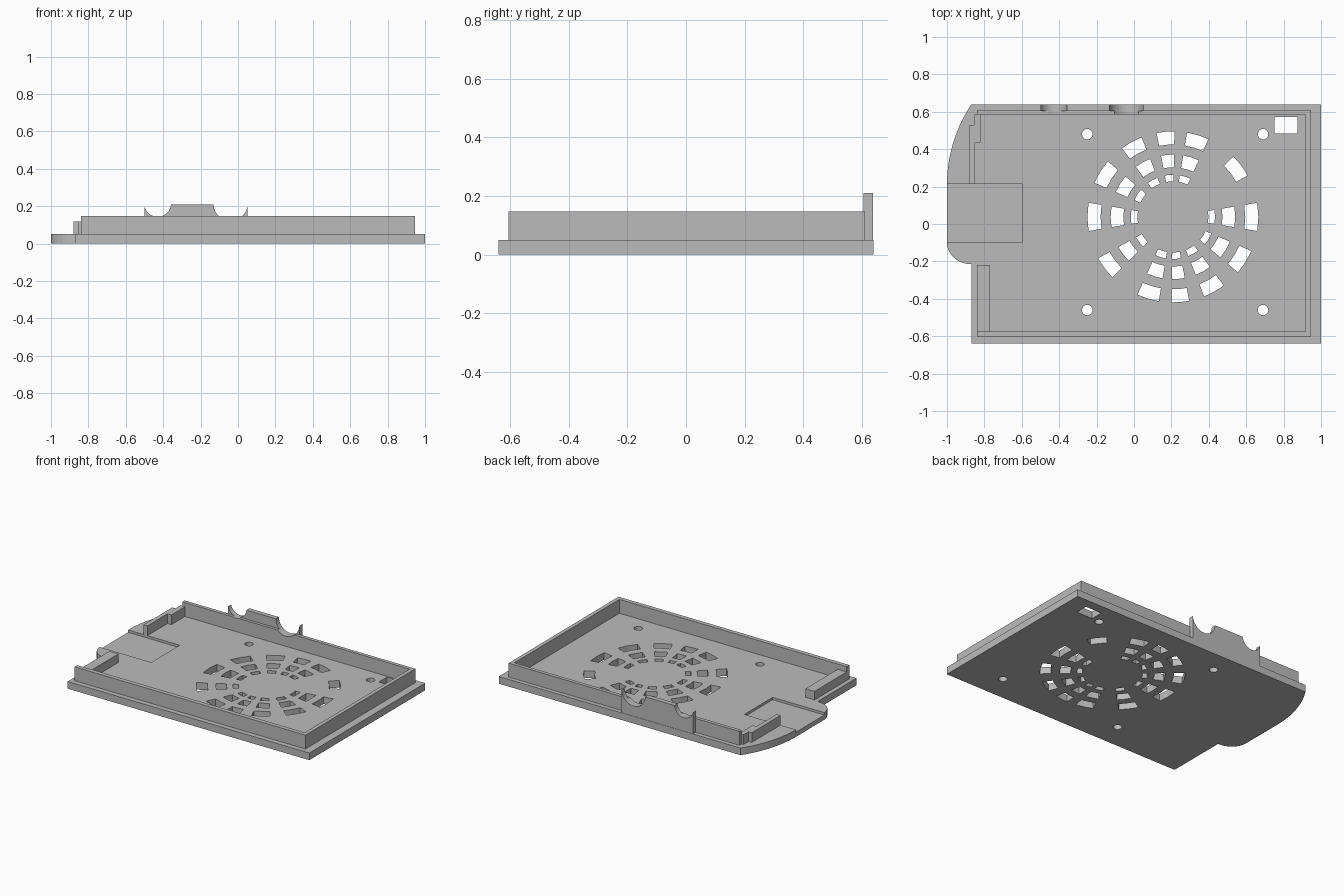
import bpy, bmesh
from math import sin, cos, pi, radians, sqrt

old = bpy.data.objects.get("Cube")
if old:
    bpy.data.objects.remove(old, do_unlink=True)

grey = bpy.data.materials.new("plain grey")
grey.use_nodes = True
grey.diffuse_color = (0.5, 0.5, 0.5, 1)
grey.node_tree.nodes["Principled BSDF"].inputs["Base Color"].default_value = (0.5, 0.5, 0.5, 1)


def add_prism(bm, pts, low, high, upright=False):
    """Extrude an outline along z, or along y when upright."""
    def place(p, h):
        return (p[0], h, p[1]) if upright else (p[0], p[1], h)
    bottom = [bm.verts.new(place(p, low)) for p in pts]
    top = [bm.verts.new(place(p, high)) for p in pts]
    n = len(pts)
    bm.faces.new(bottom)
    bm.faces.new(top)
    for i in range(n):
        j = (i + 1) % n
        bm.faces.new((bottom[i], bottom[j], top[j], top[i]))


def finish(bm, name):
    bmesh.ops.recalc_face_normals(bm, faces=bm.faces)
    mesh = bpy.data.meshes.new(name)
    bm.to_mesh(mesh)
    bm.free()
    mesh.materials.append(grey)
    obj = bpy.data.objects.new(name, mesh)
    bpy.context.collection.objects.link(obj)
    return obj


def rect(x0, x1, y0, y1):
    return [(x0, y0), (x1, y0), (x1, y1), (x0, y1)]


def box(name, x0, x1, y0, y1, z0, z1):
    bm = bmesh.new()
    add_prism(bm, rect(x0, x1, y0, y1), z0, z1)
    return finish(bm, name)


def circle(cx, cy, r, n=32):
    return [(cx + r * cos(2 * pi * i / n), cy + r * sin(2 * pi * i / n)) for i in range(n)]


def sector(cx, cy, r0, r1, angle, half):
    steps = [radians(angle + half * t) for t in (-1, 0, 1)]
    return ([(cx + r1 * cos(a), cy + r1 * sin(a)) for a in steps] +
            [(cx + r0 * cos(a), cy + r0 * sin(a)) for a in reversed(steps)])


def cut(objects, cutter):
    """Subtract the cutter from each object, then remove it."""
    cutter.hide_render = True
    for obj in objects:
        mod = obj.modifiers.new("cut", "BOOLEAN")
        mod.operation = "DIFFERENCE"
        mod.solver = "EXACT"
        mod.object = cutter
    bpy.context.view_layer.update()
    deps = bpy.context.evaluated_depsgraph_get()
    for obj in objects:
        mesh = bpy.data.meshes.new_from_object(obj.evaluated_get(deps))
        obj.modifiers.clear()
        obj.data = mesh
    bpy.data.objects.remove(cutter, do_unlink=True)


FLOOR = 0.05
BASE = 0.045
WALL = 0.147

# Base plate with a curved tab on one side
radius = 0.776
outline = [(1, -0.64), (1, 0.64)]
for i in range(13):
    y = 0.64 - 0.43 * i / 12
    outline.append((-1 + radius - sqrt(radius ** 2 - (y - 0.21) ** 2), y))
for i in range(9):
    a = pi / 2 * i / 8
    outline.append((-0.87 - 0.13 * cos(a), -0.10 - 0.115 * sin(a)))
outline.append((-0.87, -0.64))
bm = bmesh.new()
add_prism(bm, outline, 0, FLOOR)
plate = finish(bm, "base_plate")

# Fan vent slots, screw holes and the small window
holes = bmesh.new()
slots = [(0, 9.5), (37, 8), (73, 7.5), (95, 6), (119, 7.5), (148, 8.5)]
rings = [(0.387, 0.457), (0.265, 0.333), (0.19, 0.225)]
for turn in (0, 180):
    for angle, half in slots:
        for k, (r0, r1) in enumerate(rings):
            if k and angle == 37 and turn == 0:
                continue
            add_prism(holes, sector(0.208, 0.038, r0, r1, angle + turn, half), -0.1, 0.2)
for x in (-0.25, 0.69):
    for y in (-0.46, 0.48):
        add_prism(holes, circle(x, y, 0.028, 24), -0.1, 0.2)
add_prism(holes, rect(0.75, 0.875, 0.485, 0.573), -0.1, 0.2)
cut([plate], finish(holes, "hole_cutter"))

# Shallow recess in the tab
cut([plate], box("recess_cutter", -1.1, -0.6, -0.10, 0.213, 0.033, 0.2))

# Perimeter walls
box("front_wall", -0.84, 0.945, -0.605, -0.575, BASE, WALL)
box("side_wall", 0.918, 0.945, -0.577, 0.587, BASE, WALL)
back_wall = box("back_wall", -0.84, 0.945, 0.585, 0.61, BASE, WALL)
cable_guard = box("cable_guard", -0.5, 0.052, 0.605, 0.638, BASE, 0.21)

# Round cable notches through the back wall and guard
notches = bmesh.new()
for x, z, r in ((-0.43, 0.215, 0.072), (-0.04, 0.212, 0.091)):
    add_prism(notches, circle(x, z, r, 40), 0.5, 0.7, upright=True)
cut([back_wall, cable_guard], finish(notches, "notch_cutter"))

# Low brackets beside the open tab
box("front_bracket", -0.84, -0.77, -0.577, -0.22, BASE, 0.11)
box("back_bracket_rail", -0.88, -0.85, 0.213, 0.53, BASE, 0.118)
box("back_bracket_block", -0.855, -0.82, 0.435, 0.586, BASE, 0.118)
